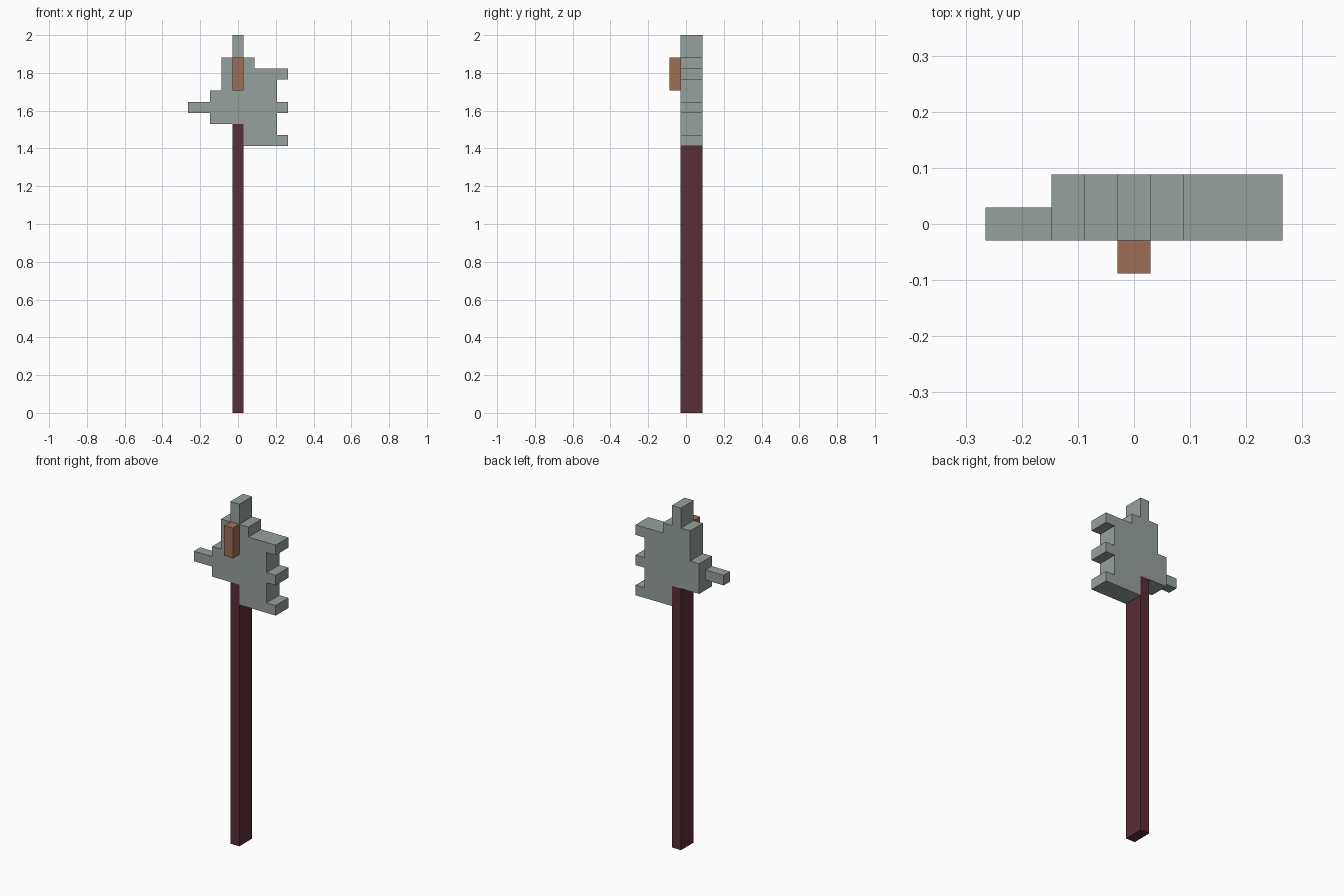
import bpy
import bmesh

if "Cube" in bpy.data.objects:
    bpy.data.objects.remove(bpy.data.objects["Cube"], do_unlink=True)

U = 2 / 34  # one block


def material(name, rgb):
    mat = bpy.data.materials.new(name)
    mat.use_nodes = True
    mat.diffuse_color = (*rgb, 1)
    bsdf = mat.node_tree.nodes["Principled BSDF"]
    bsdf.inputs["Base Color"].default_value = (*rgb, 1)
    bsdf.inputs["Roughness"].default_value = 0.9
    return mat


def slab(name, outline, front, back, mat):
    """Extrude an x-z outline from front to back along y, in blocks."""
    bm = bmesh.new()
    face = bm.faces.new([bm.verts.new((x * U, front * U, z * U)) for x, z in outline])
    grown = bmesh.ops.extrude_face_region(bm, geom=[face], use_keep_orig=True)
    moved = [v for v in grown["geom"] if isinstance(v, bmesh.types.BMVert)]
    bmesh.ops.translate(bm, verts=moved, vec=(0, (back - front) * U, 0))
    bmesh.ops.recalc_face_normals(bm, faces=bm.faces)
    mesh = bpy.data.meshes.new(name)
    bm.to_mesh(mesh)
    bm.free()
    mesh.materials.append(mat)
    obj = bpy.data.objects.new(name, mesh)
    bpy.context.collection.objects.link(obj)
    return obj


def box(x0, x1, z0, z1):
    return [(x0, z0), (x1, z0), (x1, z1), (x0, z1)]


steel = material("grey steel", (0.305, 0.356, 0.337))
wood = material("dark red wood", (0.102, 0.026, 0.037))
copper = material("copper brown", (0.342, 0.156, 0.093))

# Long shaft
slab("shaft", box(-0.5, 0.5, 0, 26), -0.5, 1.5, wood)

# Stepped blade with three teeth and a top spike
blade = [(0.5, 24), (4.5, 24), (4.5, 25), (3.5, 25), (3.5, 27), (4.5, 27),
         (4.5, 28), (3.5, 28), (3.5, 30), (4.5, 30), (4.5, 31), (1.5, 31),
         (1.5, 32), (0.5, 32), (0.5, 34), (-0.5, 34), (-0.5, 32), (-1.5, 32),
         (-1.5, 29), (-2.5, 29), (-2.5, 26), (0.5, 26)]
slab("blade", blade, -0.5, 1.5, steel)

# Thin spike opposite the teeth
slab("side_spike", box(-4.5, -2.5, 27, 28), -0.5, 0.5, steel)

# Raised block on the front
slab("front_stud", box(-0.5, 0.5, 29, 32), -1.5, -0.5, copper)
